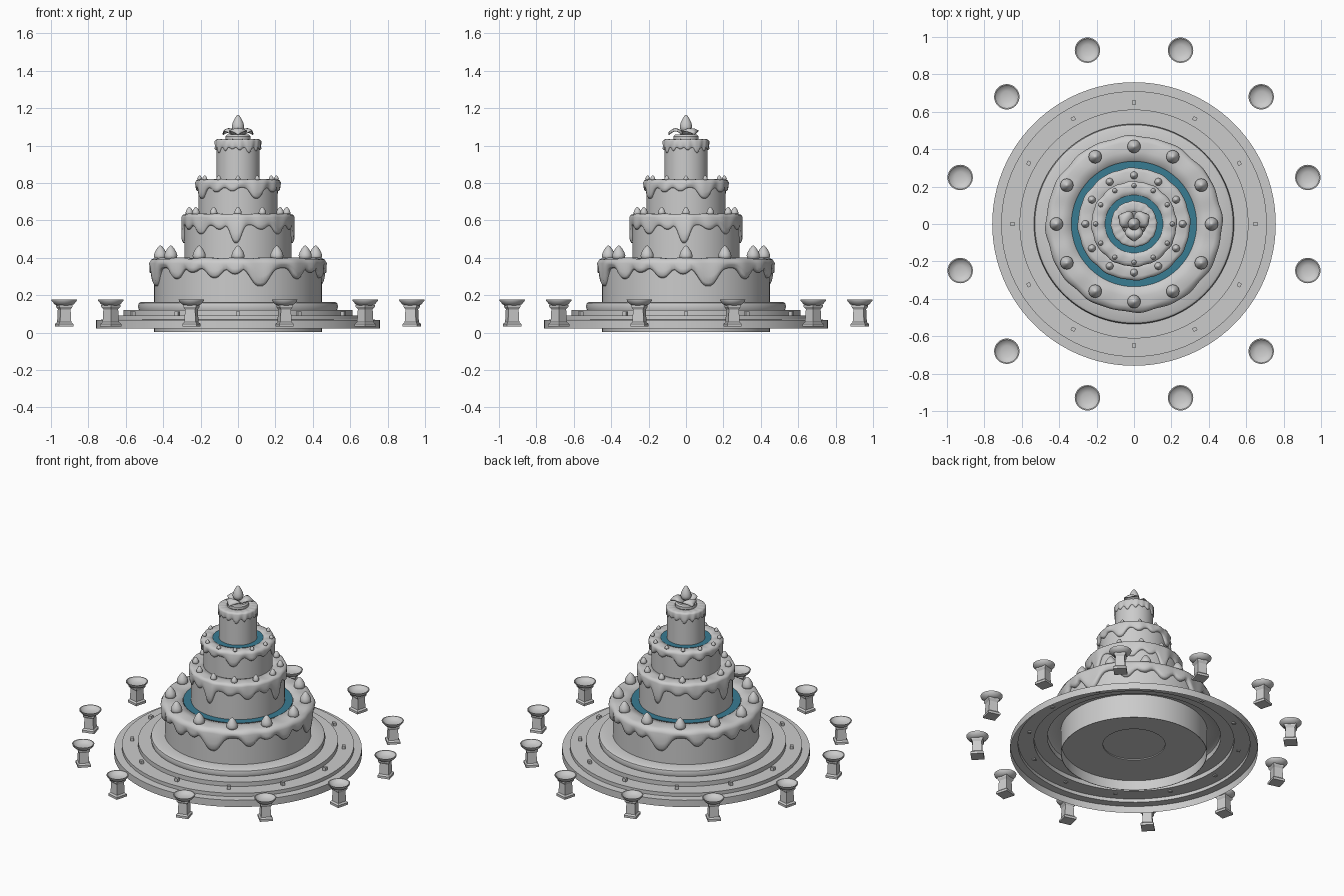
import bpy, bmesh
from math import sin, cos, pi, radians, exp

if "Cube" in bpy.data.objects:
    bpy.data.objects.remove(bpy.data.objects["Cube"])


def polar(r, deg, z=0.0):
    """Angle is measured from the front (-y) towards +x."""
    a = radians(deg)
    return (r * sin(a), -r * cos(a), z)


def finish(bm, name, angle=35, mat=None):
    bmesh.ops.remove_doubles(bm, verts=bm.verts, dist=1e-5)
    bmesh.ops.recalc_face_normals(bm, faces=bm.faces)
    me = bpy.data.meshes.new(name)
    bm.to_mesh(me)
    bm.free()
    ob = bpy.data.objects.new(name, me)
    bpy.context.collection.objects.link(ob)
    bpy.ops.object.select_all(action='DESELECT')
    ob.select_set(True)
    bpy.context.view_layer.objects.active = ob
    bpy.ops.object.shade_smooth_by_angle(angle=radians(angle))
    if mat:
        me.materials.append(mat)
    return ob


def skin(bm, rings, closed=True):
    """Bridge a list of equal-length vertex rows with faces."""
    n = len(rings[0])
    for a, b in zip(rings, rings[1:]):
        for i in range(n if closed else n - 1):
            j = (i + 1) % n
            bm.faces.new((a[i], a[j], b[j], b[i]))


def lathe(name, profile, segs=64, angle=35, mat=None, turn=0):
    bm = bmesh.new()
    rings = [[bm.verts.new(polar(max(r, 1e-7), turn + 360 * i / segs, z))
              for i in range(segs)] for r, z in profile]
    skin(bm, rings)
    bmesh.ops.dissolve_degenerate(bm, dist=1e-6, edges=bm.edges)
    return finish(bm, name, angle, mat)


def ring_of(ob, count, r, z=0.0, start=0.0):
    """Place an object and linked copies on a circle, turned outward."""
    for k in range(count):
        o = ob if k == 0 else ob.copy()
        if k:
            bpy.context.collection.objects.link(o)
        deg = start + 360 * k / count
        o.location = polar(r, deg, z)
        o.rotation_euler = (0, 0, radians(deg))


def icing(name, r_in, r_cake, thick, top, base, drips, segs=192):
    """Dripping icing; drips are (angle, lowest z, width), repeated each quarter."""
    bm = bmesh.new()
    cols = []
    for i in range(segs):
        deg = 360 * i / segs
        low, bulge = base, 0.0
        for a, z, w in drips:
            d = (deg - a + 45) % 90 - 45
            g = exp(-abs(d / w) ** 2.6)
            low = min(low, base + (z - base) * g)
            bulge = max(bulge, g)
        ph = radians(deg)
        wob = thick * 0.12 * (sin(12 * ph + 1) + 0.7 * sin(20 * ph))
        lump = thick * 0.1 * sin(16 * ph + 2)
        t = thick + wob
        h = top - low
        side = [(r_cake + t, top - thick * 1.1),
                (r_cake + t * (0.85 + 0.1 * bulge), top - h * 0.65),
                (r_cake + t * (0.75 + 0.25 * bulge), low + h * 0.13),
                (r_cake + t * 0.5, low + h * 0.02),
                (r_cake - 0.003, low + h * 0.03)]
        mid = (r_in + r_cake) / 2
        pts = [(r_in + wob * 0.2, top - thick * 0.9), (r_in + thick * 0.3, top - thick * 0.2),
               (mid, top + lump), (r_cake - thick * 0.3, top + lump),
               (r_cake + t * 0.65, top - thick * 0.35)] + side
        cols.append([polar(r, deg, z) for r, z in pts])
    rings = [[bm.verts.new(c[k]) for c in cols] for k in range(len(cols[0]))]
    skin(bm, rings)
    finish(bm, name, 80)


teal = bpy.data.materials.new("teal_glaze")
teal.diffuse_color = (0.04, 0.2, 0.29, 1)
teal.use_nodes = True
teal.node_tree.nodes["Principled BSDF"].inputs["Base Color"].default_value = teal.diffuse_color

# Stepped stand, an open shell underneath
lathe("stand", [(0.758, 0.022), (0.758, 0.068), (0.71, 0.07), (0.71, 0.093), (0.612, 0.093),
                (0.612, 0.122), (0.53, 0.122), (0.535, 0.14), (0.53, 0.158),
                (0.518, 0.165), (0.44, 0.165)], 96)

# Small sockets around the stand
bm = bmesh.new()
bmesh.ops.create_cube(bm, size=1)
bmesh.ops.scale(bm, vec=(0.022, 0.02, 0.028), verts=bm.verts)
ring_of(finish(bm, "stand_socket"), 12, 0.65, 0.1)

# Cake tiers; the lowest has a recessed underside
lathe("cake_tier_1", [(0, 0.075), (0.19, 0.075), (0.19, 0.068), (0.443, 0.068), (0.445, 0.003),
                      (0.448, 0.003), (0.448, 0.385), (0, 0.385)], 96)
for n, (r, z0, z1) in enumerate([(0.287, 0.37, 0.625), (0.212, 0.61, 0.81),
                                 (0.116, 0.80, 1.03)], 2):
    lathe(f"cake_tier_{n}", [(0, z0), (r, z0), (r, z1), (0, z1)], 96)

# Icing on each tier
icing("icing_1", 0.33, 0.444, 0.027, 0.4, 0.345,
      [(15, 0.245, 8), (44, 0.285, 6), (58, 0.32, 5), (74, 0.29, 6), (88, 0.31, 5)])
icing("icing_2", 0.20, 0.284, 0.016, 0.635, 0.575,
      [(-2, 0.475, 7), (25, 0.55, 7), (47, 0.525, 8), (70, 0.55, 6)])
icing("icing_3", 0.15, 0.21, 0.018, 0.82, 0.775,
      [(27, 0.715, 11), (58, 0.75, 8), (82, 0.755, 7)])
icing("icing_4", 0.06, 0.113, 0.01, 1.034, 0.99,
      [(5, 0.975, 7), (30, 0.96, 8), (55, 0.97, 6), (75, 0.98, 6)])

# Teal glaze bands
for n, (a, b, z) in enumerate([(0.28, 0.335, 0.393), (0.11, 0.155, 0.816)], 1):
    lathe(f"glaze_band_{n}", [(a, z - 0.01), (a, z), (b, z), (b, z - 0.01)], 96, mat=teal)

# Teardrop dollops
DROP = [(0, 0), (0.7, 0.03), (0.97, 0.18), (1, 0.32), (0.88, 0.52),
        (0.6, 0.74), (0.3, 0.92), (0.12, 0.98), (0, 1)]


def drop(name, r, h, z=0.0):
    return lathe(name, [(a * r, z + b * h) for a, b in DROP], 24, 70)


ring_of(drop("dollop_large", 0.035, 0.078), 12, 0.415, 0.388)
ring_of(drop("dollop_medium", 0.02, 0.045), 12, 0.26, 0.628)
ring_of(drop("dollop_small", 0.013, 0.026), 12, 0.205, 0.815)

# Topper: collar, three leaves and a bud
lathe("topper_collar", [(0, 1.02), (0.066, 1.02), (0.066, 1.05), (0.058, 1.06), (0, 1.062)], 48)
bm = bmesh.new()
rows = []
for i in range(11):
    t = i / 10
    w = 0.048 * sin(pi * (0.12 + 0.88 * t)) ** 0.9 + 0.0005
    z = 1.062 + 0.036 * sin(pi * t * 0.85) - 0.008 * t
    rows.append([bm.verts.new((u * w, -0.008 - 0.086 * t, z - 0.012 * u * u))
                 for u in (-1, -0.5, 0, 0.5, 1)])
skin(bm, rows, False)
leaf = finish(bm, "topper_leaf", 60)
solid = leaf.modifiers.new("thickness", 'SOLIDIFY')
solid.thickness = 0.006
ring_of(leaf, 3, 0)
drop("topper_bud", 0.033, 0.092, 1.073)

# Square pedestals with shallow round bowls
q = 2 ** 0.5
ped = lathe("pedestal", [(0, 0.032), (0.04 * q, 0.032), (0.04 * q, 0.047), (0.031 * q, 0.056),
                         (0.028 * q, 0.125), (0.036 * q, 0.138), (0.036 * q, 0.148), (0, 0.148)],
            4, 20, turn=45)
bowl = lathe("pedestal_bowl", [(0, 0.145), (0.035, 0.145), (0.052, 0.152), (0.067, 0.17),
                               (0.068, 0.176), (0.062, 0.176), (0.05, 0.163), (0.03, 0.156),
                               (0, 0.154)], 32)
for part in (ped, bowl):
    ring_of(part, 12, 0.962, 0, 15)
